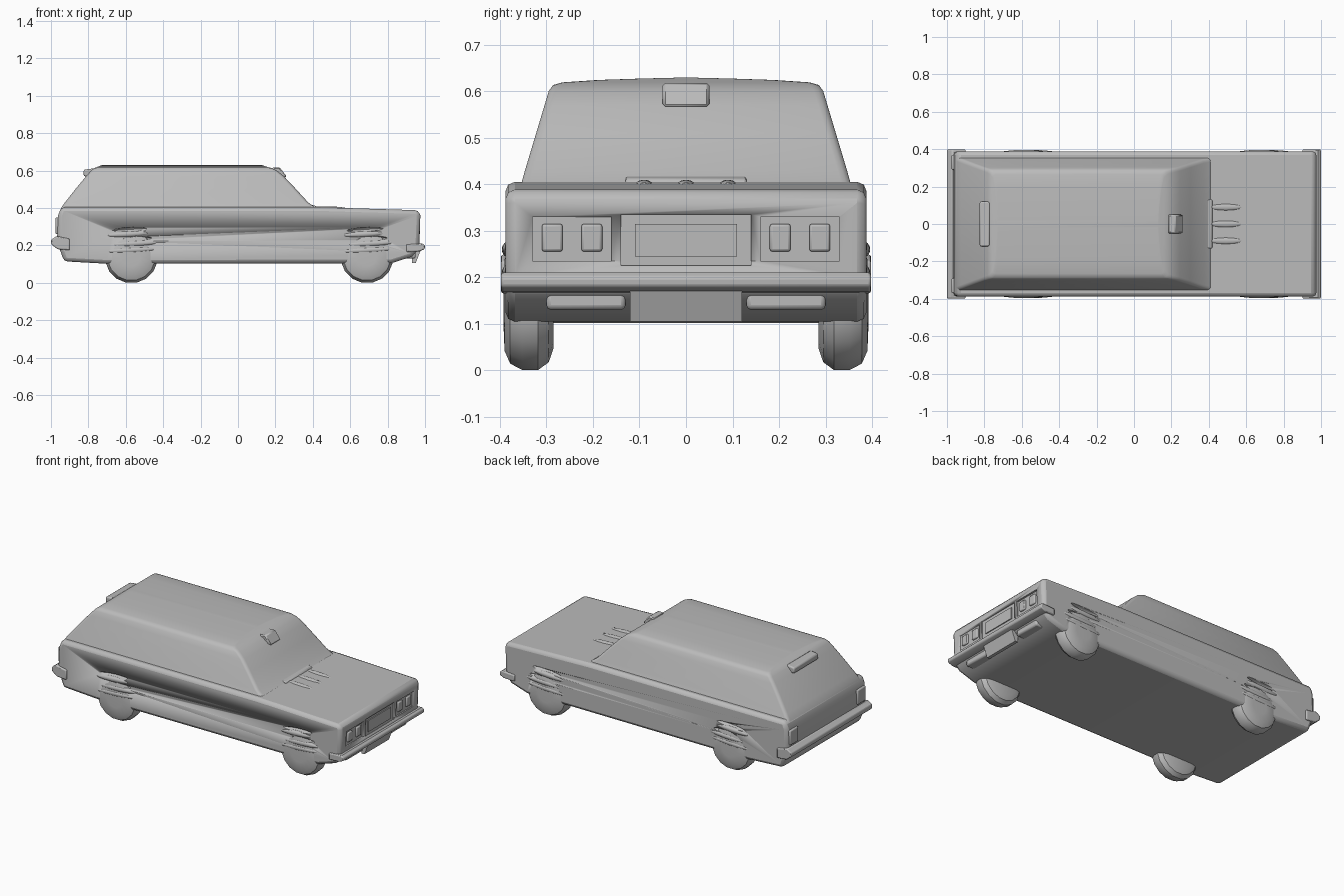
import bpy, bmesh, math
from mathutils import Matrix

if "Cube" in bpy.data.objects:
    bpy.data.objects.remove(bpy.data.objects["Cube"])

GREY = (0.5, 0.5, 0.5, 1)
paint = bpy.data.materials.new("plain_grey")
paint.use_nodes = True
paint.diffuse_color = GREY
paint.node_tree.nodes["Principled BSDF"].inputs["Base Color"].default_value = GREY


def finish(name, bm, bevel=0, segments=2, cutters=()):
    """Turn a bmesh into a shaded object with optional cuts and bevel."""
    bmesh.ops.recalc_face_normals(bm, faces=bm.faces)
    mesh = bpy.data.meshes.new(name)
    bm.to_mesh(mesh)
    bm.free()
    obj = bpy.data.objects.new(name, mesh)
    bpy.context.collection.objects.link(obj)
    mesh.materials.append(paint)
    if bevel:
        mod = obj.modifiers.new("Bevel", "BEVEL")
        mod.width, mod.segments = bevel, segments
        mod.limit_method, mod.angle_limit = "ANGLE", math.radians(40)
    for cutter in cutters:
        mod = obj.modifiers.new("Cut", "BOOLEAN")
        mod.object, mod.operation, mod.solver = cutter, "DIFFERENCE", "EXACT"
    bpy.ops.object.select_all(action="DESELECT")
    obj.select_set(True)
    bpy.context.view_layer.objects.active = obj
    bpy.ops.object.shade_smooth_by_angle(angle=math.radians(35))
    return obj


def loft(name, rings, **kw):
    """Skin a list of equal-length point rings and cap both ends."""
    bm = bmesh.new()
    loops = [[bm.verts.new(p) for p in ring] for ring in rings]
    n = len(loops[0])
    for a, b in zip(loops, loops[1:]):
        for i in range(n):
            bm.faces.new((a[i], a[(i + 1) % n], b[(i + 1) % n], b[i]))
    bm.faces.new(loops[0])
    bm.faces.new(loops[-1])
    return finish(name, bm, **kw)


def extrude(name, profile, half, middle=0, **kw):
    """Extrude a side profile (x, z) across the width."""
    return loft(name, [[(x, middle + s * half, z) for x, z in profile]
                       for s in (-1, 1)], **kw)


def box(name, x, y, z, **kw):
    """Box from three (low, high) ranges."""
    profile = [(x[0], z[0]), (x[1], z[0]), (x[1], z[1]), (x[0], z[1])]
    return extrude(name, profile, (y[1] - y[0]) / 2, (y[0] + y[1]) / 2, **kw)


def ellipsoid(name, centre, size, tilt=0):
    bm = bmesh.new()
    bmesh.ops.create_uvsphere(bm, u_segments=12, v_segments=8, radius=1)
    bm.transform(Matrix.Translation(centre) @ Matrix.Rotation(tilt, 4, "Y")
                 @ Matrix.Diagonal((*size, 1)))
    return finish(name, bm)


WHEELS = {"front": 0.69, "rear": -0.57}
SIDES = {"left": 1, "right": -1}

# Cutters: wheel slots and shallow lamp and grille recesses
cutters = []
for side, s in SIDES.items():
    for end, x in WHEELS.items():
        for dx, z, length in ((-0.01, 0.285, 0.1), (0.03, 0.235, 0.08)):
            cutters.append(ellipsoid(f"{end}_{side}_slot_cutter",
                                     (x + dx, s * 0.39, z), (length, 0.025, 0.012), -0.06))
    cutters.append(box(f"{side}_lamp_cutter", (0.962, 1.1),
                       sorted((s * 0.16, s * 0.33)), (0.235, 0.33)))
cutters.append(box("grille_cutter", (0.965, 1.1), (-0.14, 0.14), (0.225, 0.335)))
for cutter in cutters:
    cutter.hide_render = True
    cutter.hide_set(True)

# Lower body
extrude("lower_body", [
    (-0.93, 0.115), (-0.7, 0.102), (0.82, 0.105), (0.93, 0.14), (0.968, 0.18),
    (0.975, 0.36), (0.965, 0.388), (0.41, 0.405), (-0.945, 0.405),
    (-0.962, 0.36), (-0.968, 0.22)], 0.388, bevel=0.02, cutters=cutters)


# Cabin: rounded rectangles stacked upward
def rounded_ring(z, rear, front, half, radius):
    pts = []
    corners = ((front, half, 0), (rear, half, 90), (rear, -half, 180), (front, -half, 270))
    for x, y, start in corners:
        cx = x - math.copysign(radius, x - (rear + front) / 2)
        cy = y - math.copysign(radius, y)
        for step in (0, 30, 60, 90):
            a = math.radians(start + step)
            pts.append((cx + radius * math.cos(a), cy + radius * math.sin(a), z))
    return pts


loft("cabin", [rounded_ring(*r) for r in (
    (0.39, -0.95, 0.43, 0.358, 0.02), (0.405, -0.943, 0.41, 0.353, 0.02),
    (0.43, -0.925, 0.375, 0.346, 0.02), (0.51, -0.862, 0.302, 0.322, 0.02),
    (0.57, -0.812, 0.245, 0.304, 0.02), (0.6, -0.785, 0.208, 0.295, 0.02),
    (0.613, -0.77, 0.18, 0.286, 0.02), (0.619, -0.755, 0.16, 0.265, 0.018),
    (0.624, -0.742, 0.145, 0.19, 0.016), (0.627, -0.735, 0.135, 0.1, 0.012),
    (0.629, -0.73, 0.13, 0.02, 0.008))])

# Bumpers with short wraps along the sides
extrude("front_bumper", [(0.9, 0.165), (0.97, 0.168), (0.998, 0.18), (1.0, 0.2),
                         (0.985, 0.21), (0.9, 0.205)], 0.398, bevel=0.006)
extrude("rear_bumper", [(-0.9, 0.175), (-0.965, 0.18), (-0.998, 0.205), (-1.0, 0.23),
                        (-0.97, 0.25), (-0.9, 0.235)], 0.398, bevel=0.006)
extrude("front_plate", [(0.93, 0.105), (0.95, 0.105), (0.975, 0.17), (0.93, 0.17)], 0.12)

# Grille bar, lamp blocks and tail lamps
box("grille_panel", (0.95, 0.971), (-0.11, 0.11), (0.245, 0.315))
for side, s in SIDES.items():
    for lo, hi in ((0.18, 0.225), (0.265, 0.31)):
        box(f"{side}_headlamp", (0.95, 0.972), sorted((s * lo, s * hi)),
            (0.255, 0.315), bevel=0.006)
    box(f"{side}_tail_lamp", (-0.975, -0.95), sorted((s * 0.29, s * 0.37)),
        (0.26, 0.35), bevel=0.006)
    box(f"{side}_front_bumper_mount", (0.86, 0.95), sorted((s * 0.13, s * 0.3)),
        (0.13, 0.17), bevel=0.01)

# Wheels with rounded tyres, and ridges over each arch
TYRE = ((0.285, 0.095), (0.295, 0.125), (0.318, 0.142), (0.352, 0.142),
        (0.378, 0.128), (0.39, 0.1), (0.392, 0.05))
for side, s in SIDES.items():
    for end, x in WHEELS.items():
        rings = []
        for y, r in TYRE:
            turns = [2 * math.pi * (k + 0.5) / 16 for k in range(16)]
            rings.append([(x + r * math.cos(a), s * y, 0.14 + r * math.sin(a))
                          for a in turns])
        loft(f"{end}_{side}_wheel", rings)
        for dx, z, length in ((-0.02, 0.26, 0.12), (0.02, 0.21, 0.13), (0, 0.175, 0.14)):
            ellipsoid(f"{end}_{side}_arch_ridge", (x + dx, s * 0.382, z),
                      (length, 0.014, 0.016), -0.05)

# Rear-view mirror on the windscreen, rear handle, wiper cowl and hood ridges
extrude("mirror", [(0.18, 0.615), (0.2, 0.565), (0.262, 0.567), (0.222, 0.618)],
        0.05, bevel=0.006, segments=1)
extrude("tailgate_handle", [(-0.79, 0.565), (-0.825, 0.57), (-0.825, 0.605),
                            (-0.77, 0.612)], 0.12, bevel=0.008)
extrude("wiper_cowl", [(0.37, 0.395), (0.425, 0.395), (0.415, 0.412), (0.385, 0.418)],
        0.13, bevel=0.005)
for y in (-0.09, 0.0, 0.09):
    ellipsoid("hood_ridge", (0.49, y, 0.4), (0.09, 0.018, 0.009), 0.03)
